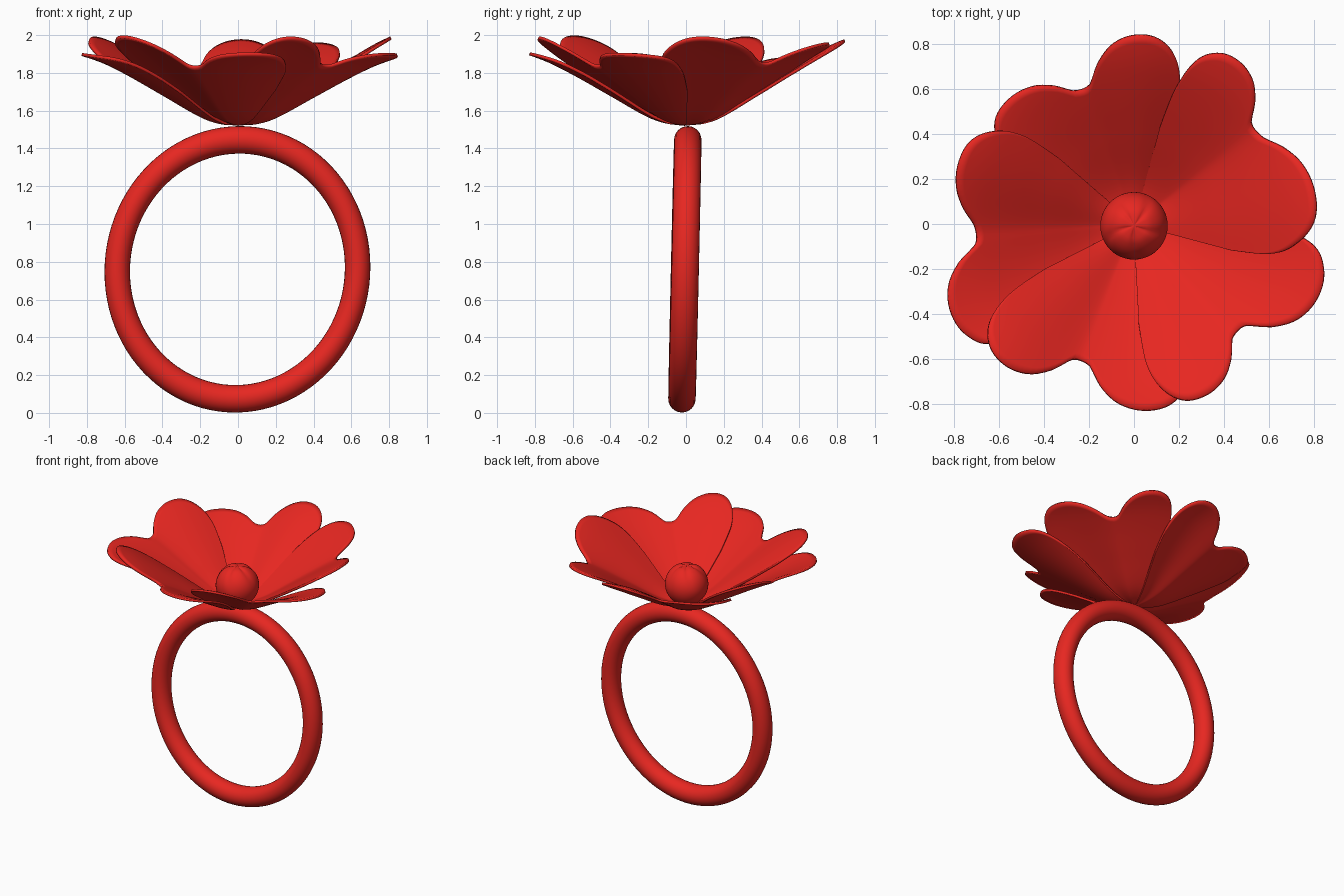
import bpy, bmesh, math
from mathutils import Vector

if "Cube" in bpy.data.objects:
    bpy.data.objects.remove(bpy.data.objects["Cube"])

red = bpy.data.materials.new("red")
red.diffuse_color = (0.8, 0.02, 0.015, 1)
red.use_nodes = True
red.node_tree.nodes["Principled BSDF"].inputs["Base Color"].default_value = red.diffuse_color


def curve(pts, x):
    """Smooth (Catmull-Rom style) interpolation through (x, y) points."""
    n = len(pts)
    i = max(k for k in range(n - 1) if pts[k][0] <= x or k == 0)
    slope = lambda k: ((pts[min(k + 1, n - 1)][1] - pts[max(k - 1, 0)][1]) /
                       (pts[min(k + 1, n - 1)][0] - pts[max(k - 1, 0)][0]))
    (x0, y0), (x1, y1) = pts[i], pts[i + 1]
    h = x1 - x0
    t = (x - x0) / h
    return ((2*t**3 - 3*t*t + 1) * y0 + (t**3 - 2*t*t + t) * h * slope(i)
            + (3*t*t - 2*t**3) * y1 + (t**3 - t*t) * h * slope(i + 1))


def finish(ob, name):
    ob.name = name
    ob.data.materials.append(red)
    for p in ob.data.polygons:
        p.use_smooth = True


# Finger band: slightly oval and slightly tilted torus
bpy.ops.mesh.primitive_torus_add(major_radius=0.66, minor_radius=0.07,
                                 major_segments=96, minor_segments=24,
                                 location=(-0.003, -0.006, 0.76),
                                 rotation=(math.radians(88.7), math.radians(7), 0))
band = bpy.context.object
band.scale = (0.963, 1.04, 1.035)
finish(band, "band")

# Flower bead: sphere with shallow creases on its crown
bpy.ops.mesh.primitive_uv_sphere_add(segments=48, ring_count=32, radius=0.15,
                                     location=(0, -0.008, 1.67))
bead = bpy.context.object
for v in bead.data.vertices:
    d = Vector(v.co).normalized()
    phi = math.atan2(d.y, d.x)
    top = max(0, d.z) * min(1, math.hypot(d.x, d.y) * 3)
    v.co *= 1 - 0.07 * top * (1 - abs(math.sin(2.5 * phi + d.z))) ** 2
    v.co *= 1 - 0.05 * max(0, d.z - 0.9) * 10
finish(bead, "flower_bead")

# Petals: two-lobed sheets bent along a bowl profile
BOWL = [(0, 1.53), (0.1, 1.54), (0.2, 1.575), (0.4, 1.69), (0.6, 1.805),
        (0.75, 1.88), (0.95, 1.95)]
NU, NV = 80, 24


def petal(name, angle, notch, ccw, cw):
    """Each side is (half width in degrees, lobe radius, lobe lift, edge droop)."""
    bm = bmesh.new()
    grid = []
    for i in range(NU + 1):
        u = math.sin(math.pi / 2 * (2 * i / NU - 1))
        half, tip, lift, droop = ccw if u > 0 else cw
        d = tip - notch
        outline = [(0, notch), (0.08, notch + 0.01), (0.2, notch + 0.48 * d),
                   (0.34, notch + 0.83 * d), (0.52, tip), (0.7, tip - 0.015),
                   (0.85, tip - 0.09), (0.95, 0.62), (1, 0.45)]
        edge = curve(outline, abs(u))
        a = math.radians(angle + u * half)
        # soft fold at the midrib, raised lobe, drooping side edge
        bend = lift * math.sin(1.1 * u * u / (abs(u) + 0.1) * droop)
        row = []
        for j in range(NV + 1):
            r = edge * (0.02 + 0.98 * j / NV)
            z = curve(BOWL, r) + bend * r / 0.8
            row.append(bm.verts.new((r * math.cos(a), r * math.sin(a), z)))
        grid.append(row)
    for i in range(NU):
        for j in range(NV):
            bm.faces.new((grid[i][j], grid[i][j + 1],
                          grid[i + 1][j + 1], grid[i + 1][j]))
    me = bpy.data.meshes.new(name)
    bm.normal_update()
    bm.to_mesh(me)
    bm.free()
    ob = bpy.data.objects.new(name, me)
    bpy.context.collection.objects.link(ob)
    finish(ob, name)
    sol = ob.modifiers.new("thickness", 'SOLIDIFY')
    sol.thickness = 0.016
    sol.offset = 0


petal("petal_back",        111, 0.64, (46, 0.785, -0.02, 2.2), (42, 0.84, 0.055, 3.4))
petal("petal_right_back",   38, 0.68, (37, 0.86, 0.035, 2.0), (53, 0.815, 0.08, 2.6))
petal("petal_right_front", -46, 0.66, (47, 0.88, -0.03, 2.2), (41, 0.825, 0.075, 2.7))
petal("petal_front",       249, 0.65, (47, 0.83, -0.01, 2.2), (42, 0.85, 0.07, 2.7))
petal("petal_left",        184, 0.70, (43, 0.905, -0.04, 2.2), (45, 0.825, 0.075, 2.7))
